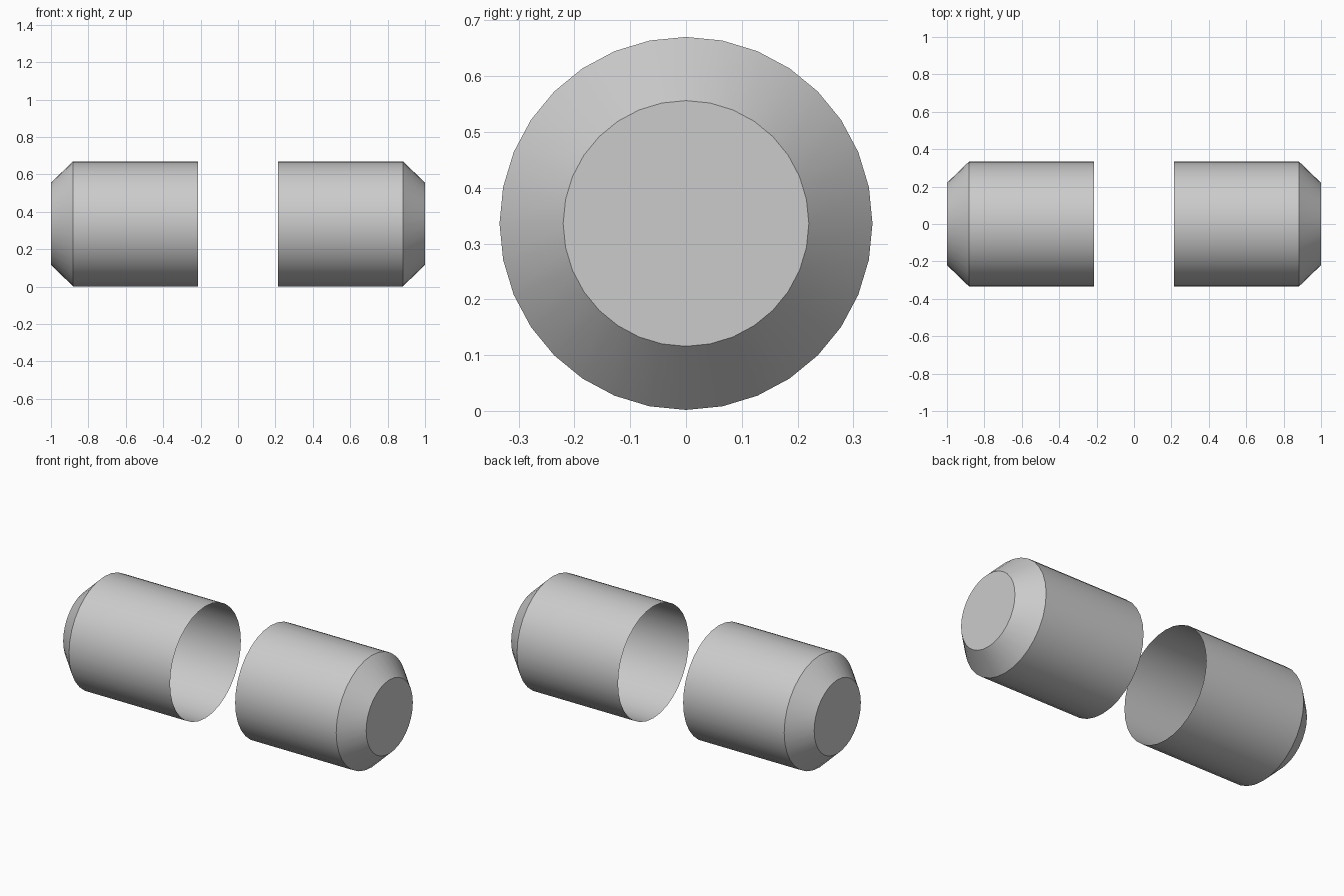
import bpy
import bmesh
from math import cos, sin, tau, radians

cube = bpy.data.objects.get("Cube")
if cube:
    bpy.data.objects.remove(cube, do_unlink=True)

SIDES = 32
AXIS_Z = 0.336
# Distance from the middle and radius, from open rim to closed end
PROFILE = [(0.215, 0.334), (0.882, 0.334), (1.0, 0.22)]

grey = bpy.data.materials.new("light grey")
grey.use_nodes = True
colour = (0.6, 0.6, 0.6, 1)
grey.diffuse_color = colour
grey.node_tree.nodes["Principled BSDF"].inputs["Base Color"].default_value = colour


def make_cup(name, side):
    """Open tube with a chamfered, flat closed end, lying along x."""
    bm = bmesh.new()
    rings = []
    for x, r in PROFILE:
        rings.append([bm.verts.new((side * x, r * cos(tau * i / SIDES), r * sin(tau * i / SIDES)))
                      for i in range(SIDES)])
    # Wall and chamfer
    for a, b in zip(rings, rings[1:]):
        for i in range(SIDES):
            j = (i + 1) % SIDES
            quad = (a[i], a[j], b[j], b[i])
            bm.faces.new(quad if side < 0 else quad[::-1])
    # Flat end cap
    bm.faces.new(rings[-1] if side > 0 else rings[-1][::-1])

    mesh = bpy.data.meshes.new(name)
    bm.to_mesh(mesh)
    bm.free()
    mesh.materials.append(grey)
    cup = bpy.data.objects.new(name, mesh)
    cup.location.z = AXIS_Z
    bpy.context.collection.objects.link(cup)

    bpy.ops.object.select_all(action='DESELECT')
    cup.select_set(True)
    bpy.context.view_layer.objects.active = cup
    bpy.ops.object.shade_smooth_by_angle(angle=radians(30))


make_cup("left_end_cup", 1)
make_cup("right_end_cup", -1)
